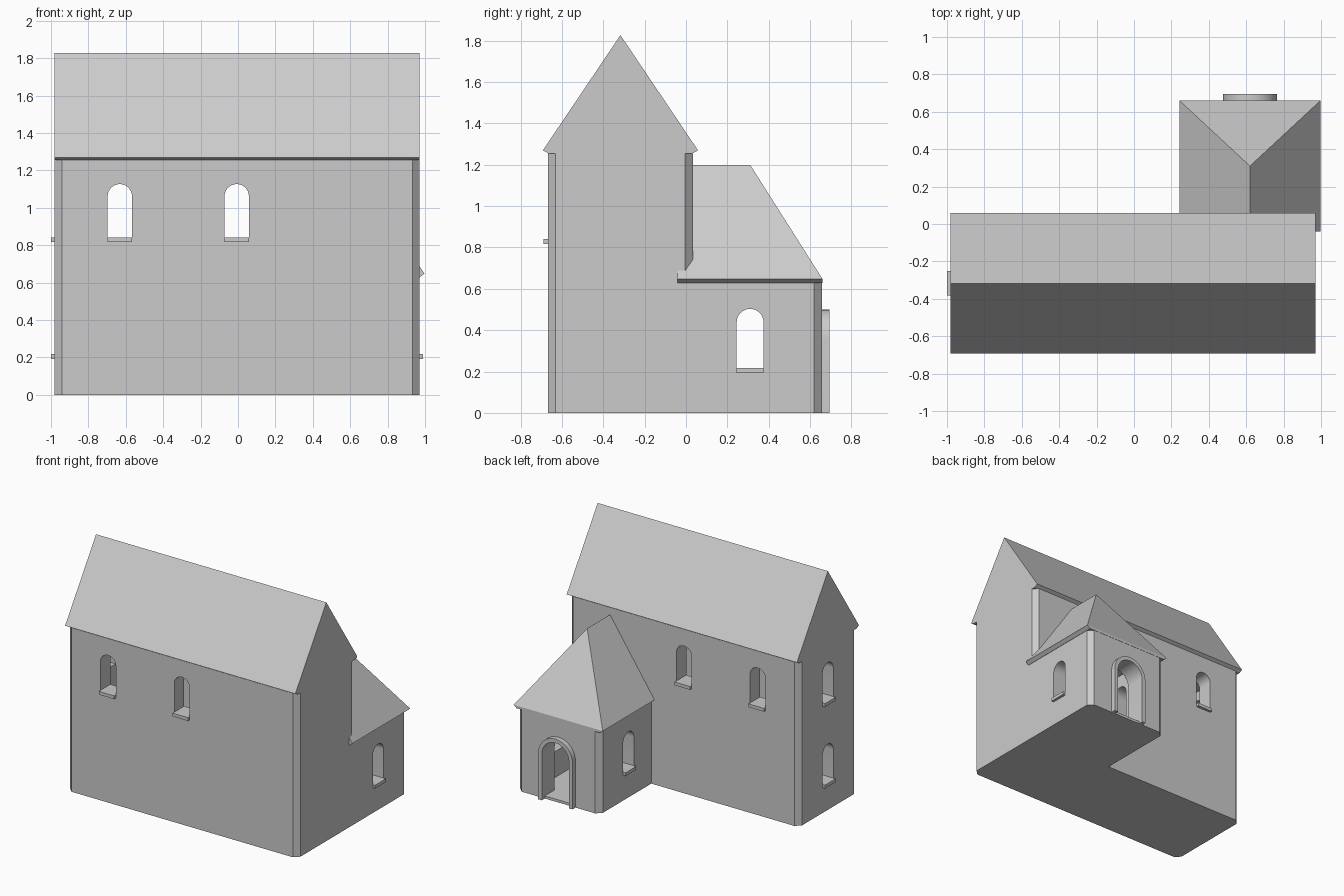
import bpy, bmesh, math
from mathutils import Vector

if "Cube" in bpy.data.objects:
    bpy.data.objects.remove(bpy.data.objects["Cube"])

stone = bpy.data.materials.new("plain_grey")
stone.use_nodes = True
GREY = (0.6, 0.6, 0.6, 1)
stone.diffuse_color = GREY
stone.node_tree.nodes["Principled BSDF"].inputs["Base Color"].default_value = GREY

WALL = 0.12          # wall thickness
WIN_W, WIN_H = 0.13, 0.285
SILL_H, SILL_OUT = 0.025, 0.02


def finish(name, bm):
    bmesh.ops.recalc_face_normals(bm, faces=bm.faces)
    me = bpy.data.meshes.new(name)
    bm.to_mesh(me)
    bm.free()
    me.materials.append(stone)
    ob = bpy.data.objects.new(name, me)
    bpy.context.collection.objects.link(ob)
    return ob


def prism(name, ring, offset):
    """Extrude a closed outline along an offset vector."""
    bm = bmesh.new()
    face = bm.faces.new([bm.verts.new(p) for p in ring])
    ext = bmesh.ops.extrude_face_region(bm, geom=[face])
    moved = [g for g in ext["geom"] if isinstance(g, bmesh.types.BMVert)]
    bmesh.ops.translate(bm, verts=moved, vec=Vector(offset))
    return finish(name, bm)


def box(name, x0, x1, y0, y1, z0, z1):
    ring = [(x0, y0, z0), (x1, y0, z0), (x1, y1, z0), (x0, y1, z0)]
    return prism(name, ring, (0, 0, z1 - z0))


def hull(name, points):
    bm = bmesh.new()
    for p in points:
        bm.verts.new(p)
    bmesh.ops.convex_hull(bm, input=bm.verts)
    bmesh.ops.dissolve_limit(bm, angle_limit=0.01, verts=bm.verts, edges=bm.edges)
    return finish(name, bm)


def arch(name, axis, centre, width, z0, height, start, end):
    """Round-headed block running along the x or y axis."""
    r = width / 2
    spring = z0 + height - r
    outline = [(-r, z0), (r, z0)]
    for i in range(17):
        a = math.pi * i / 16
        outline.append((r * math.cos(a), spring + r * math.sin(a)))
    if axis == "y":
        ring = [(centre + u, start, z) for u, z in outline]
        return prism(name, ring, (0, end - start, 0))
    ring = [(start, centre + u, z) for u, z in outline]
    return prism(name, ring, (end - start, 0, 0))


def cut(ob, cutter):
    mod = ob.modifiers.new("cut", "BOOLEAN")
    mod.operation = "DIFFERENCE"
    mod.solver = "EXACT"
    mod.object = cutter
    bpy.context.view_layer.objects.active = ob
    bpy.ops.object.modifier_apply(modifier=mod.name)
    bpy.data.objects.remove(cutter)


def smooth(ob):
    bpy.ops.object.select_all(action="DESELECT")
    ob.select_set(True)
    bpy.context.view_layer.objects.active = ob
    bpy.ops.object.shade_smooth_by_angle(angle=math.radians(30))


def sill(name, axis, centre, z, face, out):
    """Ledge through the wall; out is the sign of the outward direction."""
    a, b = sorted((face + out * SILL_OUT, face - out * WALL))
    c0, c1 = centre - WIN_W / 2, centre + WIN_W / 2
    if axis == "y":
        box(name, c0, c1, a, b, z - SILL_H, z)
    else:
        box(name, a, b, c0, c1, z - SILL_H, z)


# Main hall walls with chamfered corners
X0, X1, Y0, Y1, TOP, CH = -0.98, 0.97, -0.668, 0.034, 1.255, 0.038
hall = prism("hall_walls", [
    (X0 + CH, Y0, 0), (X1 - CH, Y0, 0), (X1, Y0 + CH, 0), (X1, Y1 - CH, 0),
    (X1 - CH, Y1, 0), (X0 + CH, Y1, 0), (X0, Y1 - CH, 0), (X0, Y0 + CH, 0)],
    (0, 0, TOP))
cut(hall, box("hall_hollow", X0 + WALL, X1 - WALL, Y0 + WALL, Y1 - WALL, 0.03, 1.2))

# Hall windows: aligned pairs front and back, two storeys on the gable end
HIGH, LOW = 0.842, 0.218
for i, x in enumerate((-0.632, -0.007)):
    cut(hall, arch("cutter", "y", x, WIN_W, HIGH, WIN_H, Y0 - 0.1, Y1 + 0.1))
    sill(f"front_sill_{i + 1}", "y", x, HIGH, Y0, -1)
    sill(f"back_sill_{i + 1}", "y", x, HIGH, Y1, 1)
for label, z in (("upper", HIGH), ("lower", LOW)):
    cut(hall, arch("cutter", "x", -0.317, WIN_W, z, WIN_H, X0 - 0.1, X0 + 0.2))
    sill(f"gable_{label}_sill", "x", -0.317, z, X0, -1)
smooth(hall)

# Hall gable roof, flush with the end walls
hull("hall_roof", [(x, y, z) for x in (X0, X1) for y, z in (
    (-0.692, 1.27), (-0.665, TOP), (0.031, TOP), (0.058, 1.27), (-0.317, 1.827))])

# Porch walls, chamfered at the two outer corners
PX0, PX1, PY0, PY1, PTOP = 0.27, 0.97, -0.04, 0.658, 0.63
MID = (PX0 + PX1) / 2
porch = prism("porch_walls", [
    (PX0, PY0, 0), (PX1, PY0, 0), (PX1, PY1 - CH, 0),
    (PX1 - CH, PY1, 0), (PX0 + CH, PY1, 0), (PX0, PY1 - CH, 0)], (0, 0, PTOP))
cut(porch, box("porch_hollow", PX0 + WALL, PX1 - WALL, Y1 + 0.01, PY1 - WALL, 0.02, 0.6))
cut(porch, arch("cutter", "x", 0.31, WIN_W, LOW, WIN_H, PX0 - 0.1, PX1 + 0.1))
sill("porch_left_sill", "x", 0.31, LOW, PX1, 1)
sill("porch_right_sill", "x", 0.31, LOW, PX0, -1)

# Doorway with a raised arched surround
DOOR_W, DOOR_H, RIM = 0.23, 0.47, 0.03
cut(porch, arch("cutter", "y", MID, DOOR_W, 0.02, DOOR_H - 0.02, PY1 - 0.2, PY1 + 0.1))
smooth(porch)
frame = arch("door_surround", "y", MID, DOOR_W + 2 * RIM, 0, DOOR_H + RIM, PY1 - 0.04, 0.695)
cut(frame, arch("cutter", "y", MID, DOOR_W, -0.1, DOOR_H + 0.1, PY1 - 0.1, PY1 + 0.1))
smooth(frame)

# Porch roof, hipped over the doorway
roof_points = [(MID, PY0, 1.2), (MID, 0.31, 1.2)]
for y in (PY0, 0.66):
    for side in (-1, 1):
        roof_points += [(MID + side * 0.352, y, 0.628), (MID + side * 0.377, y, 0.648)]
hull("porch_roof", roof_points)
